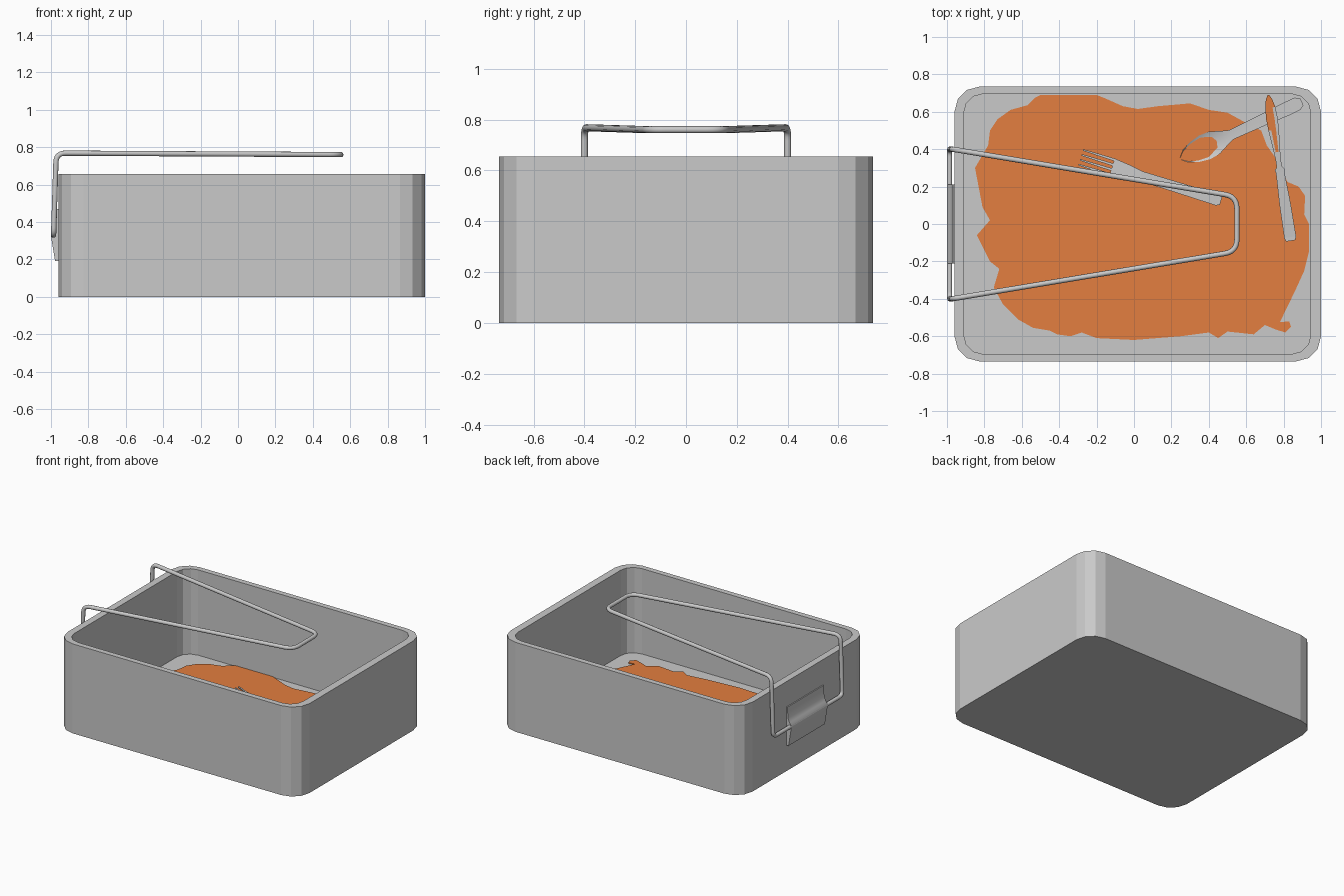
import bpy, bmesh, math
from mathutils import Vector

if "Cube" in bpy.data.objects:
    bpy.data.objects.remove(bpy.data.objects["Cube"])


def material(name, rgb):
    m = bpy.data.materials.new(name)
    m.diffuse_color = (*rgb, 1)
    m.use_nodes = True
    m.node_tree.nodes["Principled BSDF"].inputs["Base Color"].default_value = m.diffuse_color
    return m


GREY = material("tin grey", (0.59, 0.59, 0.59))
ORANGE = material("sauce orange", (0.77, 0.21, 0.05))
FLOOR, SAUCE = 0.03, 0.038


def finish(name, bm, *mats, smooth=0):
    bmesh.ops.recalc_face_normals(bm, faces=bm.faces)
    me = bpy.data.meshes.new(name)
    bm.to_mesh(me)
    bm.free()
    for m in mats:
        me.materials.append(m)
    ob = bpy.data.objects.new(name, me)
    bpy.context.collection.objects.link(ob)
    if smooth:
        bpy.ops.object.select_all(action='DESELECT')
        ob.select_set(True)
        bpy.context.view_layer.objects.active = ob
        bpy.ops.object.shade_smooth_by_angle(angle=math.radians(smooth))
    return ob


def bridge_rings(bm, rings):
    """Join closed rings of points with quads and cap both ends."""
    vs = [[bm.verts.new(p) for p in r] for r in rings]
    for a, b in zip(vs, vs[1:]):
        for i in range(len(a)):
            j = (i + 1) % len(a)
            bm.faces.new((a[i], a[j], b[j], b[i]))
    bm.faces.new(vs[0])
    bm.faces.new(vs[-1])


# --- tin: rounded box with an open top
def rounded_rect(x0, x1, y, r, z):
    pts = []
    for cx, cy, start in ((x1 - r, y - r, 0), (x0 + r, y - r, 90),
                          (x0 + r, r - y, 180), (x1 - r, r - y, 270)):
        for k in range(4):
            a = math.radians(start + 30 * k)
            pts.append((cx + r * math.cos(a), cy + r * math.sin(a), z))
    return pts


bm = bmesh.new()
outer = (-0.96, 1.0, 0.735, 0.135)
inner = (-0.91, 0.945, 0.695, 0.1)
bridge_rings(bm, [rounded_rect(*outer, 0), rounded_rect(*outer, 0.655),
                  rounded_rect(*inner, 0.655), rounded_rect(*inner, FLOOR)])
finish("tin", bm, GREY)

# --- sauce: thin irregular puddle on the tin floor
OUTLINE = [
    (-.53, .675), (-.5, .69), (-.2, .69), (-.15, .67), (-.06, .63), (.02, .615),
    (.13, .63), (.3, .645), (.4, .61), (.5, .595), (.6, .54), (.68, .5),
    (.71, .42), (.78, .32), (.82, .225), (.88, .2), (.915, .15), (.91, .05),
    (.935, 0), (.935, -.15), (.91, -.25), (.86, -.36), (.78, -.525),
    (.83, -.52), (.84, -.55), (.81, -.58), (.76, -.565), (.7, -.54),
    (.64, -.59), (.5, -.575), (.45, -.61), (.4, -.58), (.25, -.6), (0, -.62),
    (-.2, -.61), (-.28, -.58), (-.34, -.6), (-.41, -.59), (-.45, -.57),
    (-.54, -.555), (-.62, -.51), (-.7, -.43), (-.75, -.34), (-.72, -.24),
    (-.77, -.2), (-.84, -.06), (-.77, .02), (-.81, .09), (-.85, .3),
    (-.78, .42), (-.77, .5), (-.73, .56), (-.66, .61), (-.57, .635)]
bm = bmesh.new()
bridge_rings(bm, [[(x, y, z) for x, y in OUTLINE] for z in (FLOOR - 0.001, SAUCE)])
finish("sauce", bm, ORANGE)


# --- wire handle: mirrored path with rounded bends
def fillet(path, radius):
    out, n = [], len(path)
    for i, p in enumerate(path):
        a = p + (path[i - 1] - p).normalized() * radius[i]
        b = p + (path[(i + 1) % n] - p).normalized() * radius[i]
        for k in range(7):
            t = k / 6
            out.append(a * (1 - t) ** 2 + p * 2 * t * (1 - t) + b * t * t)
    return out


half = [((-0.986, 0.4, 0.33), 0.04), ((-0.972, 0.4, 0.768), 0.05),
        ((0.55, 0.147, 0.76), 0.065)]
path = [Vector(p) for p, r in half] + [Vector((p[0], -p[1], p[2])) for p, r in half[::-1]]
radii = [r for p, r in half] + [r for p, r in half[::-1]]
pts = fillet(path, radii)
cu = bpy.data.curves.new("wire_path", 'CURVE')
cu.dimensions = '3D'
cu.bevel_depth = 0.014
cu.bevel_resolution = 4
sp = cu.splines.new('POLY')
sp.points.add(len(pts) - 1)
for q, p in zip(sp.points, pts):
    q.co = (*p, 1)
sp.use_cyclic_u = True
tmp = bpy.data.objects.new("wire_path", cu)
bpy.context.collection.objects.link(tmp)
me = bpy.data.meshes.new_from_object(tmp.evaluated_get(bpy.context.evaluated_depsgraph_get()))
bpy.data.objects.remove(tmp)
bm = bmesh.new()
bm.from_mesh(me)
finish("wire_handle", bm, GREY, smooth=60)

# --- bracket plate holding the wire on the left wall
profile = [(-.955, .19), (-.978, .19), (-.996, .30), (-1.0, .325), (-.997, .345),
           (-.985, .362), (-.974, .39), (-.968, .47), (-.955, .47)]
bm = bmesh.new()
bridge_rings(bm, [[(x, y, z) for x, z in profile] for y in (-0.21, 0.21)])
finish("handle_bracket", bm, GREY, smooth=50)


# --- cutlery: strips lofted along an axis, stations are (t, half width, z, sag)
def strip(bm, start, end, stations, side=0.0, thick=0.007):
    o = Vector(start)
    d = (Vector(end) - o).normalized()
    n = Vector((-d.y, d.x))
    us = (-1, -0.85, -0.45, 0, 0.45, 0.85, 1)
    rings = []
    for t, w, z, sag in stations:
        row = []
        for u in us:
            p = o + d * t + n * (u * w + side)
            row.append(Vector((p.x, p.y, z - sag * (1 - u * u))))
        rings.append(row + [p - Vector((0, 0, thick)) for p in row[::-1]])
    bridge_rings(bm, rings)


# fork with four tines
A, B = (0.465, 0.123), (-0.28, 0.355)
bm = bmesh.new()
strip(bm, A, B, [(0, .022, .05, 0), (.02, .031, .05, 0), (.3, .028, .055, 0),
                 (.45, .027, .058, 0), (.53, .04, .055, 0), (.61, .048, .052, 0)])
for k in range(4):
    strip(bm, A, B, [(.6, .007, .052, 0), (.7, .006, .05, 0), (.785, .004, .06, 0)],
          side=-0.041 + k * 0.0273)
finish("fork", bm, GREY)

# spoon, its bowl dipping under the sauce
bm = bmesh.new()
strip(bm, (0.25, 0.35), (0.9, 0.655),
      [(0, .008, .04, .005), (.03, .036, .042, .018), (.08, .058, .043, .018),
       (.14, .07, .044, .018), (.2, .066, .047, .012), (.25, .045, .05, .004),
       (.3, .027, .055, 0), (.5, .032, .068, 0), (.62, .037, .078, 0),
       (.69, .036, .082, 0), (.715, .02, .083, 0)])
finish("spoon", bm, GREY, smooth=30)

# knife resting across the spoon, blade smeared with sauce
K0, K1 = Vector((0.838, -0.09)), Vector((0.718, 0.69))
bm = bmesh.new()
strip(bm, K0, K1,
      [(0, .025, .052, 0), (.02, .032, .052, 0), (.2, .03, .062, 0),
       (.37, .023, .072, 0), (.385, .027, .073, 0), (.4, .015, .074, 0),
       (.43, .014, .076, 0), (.48, .017, .079, 0), (.54, .023, .083, 0),
       (.6, .028, .087, 0), (.66, .031, .09, 0), (.72, .027, .093, 0),
       (.765, .017, .095, 0), (.789, .004, .096, 0)])
axis = (K1 - K0).normalized()
for f in bm.faces:
    rel = f.calc_center_median().xy - K0
    t, side = rel.dot(axis), rel.dot(Vector((-axis.y, axis.x)))
    if t > 0.6 and side > -0.008 or t > 0.73 or 0.48 < t < 0.6 and abs(side) < 0.008:
        f.material_index = 1
finish("knife", bm, GREY, ORANGE)
